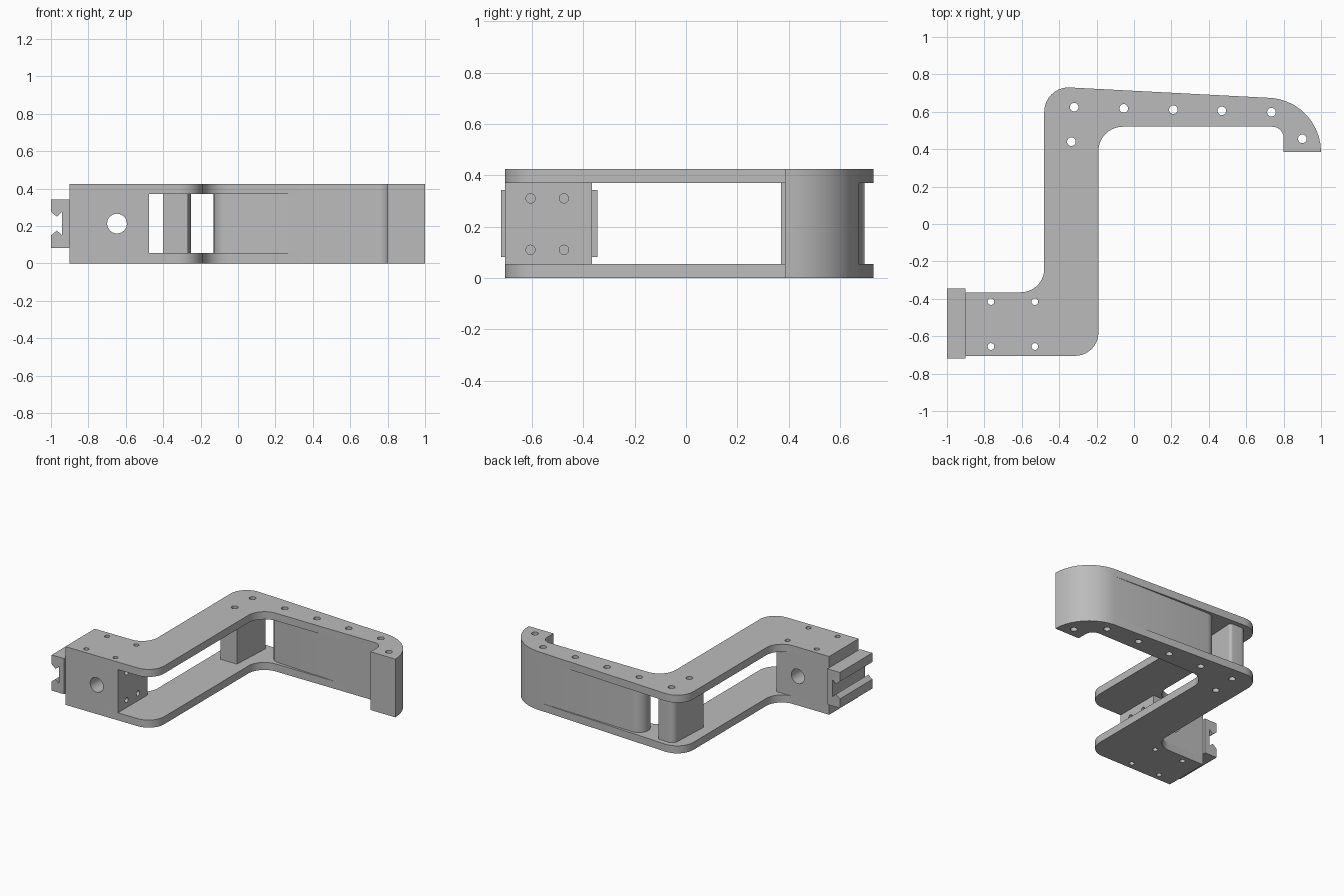
import bpy, bmesh, math
from mathutils import Matrix, Vector

if "Cube" in bpy.data.objects:
    bpy.data.objects.remove(bpy.data.objects["Cube"], do_unlink=True)

GREY = (0.5, 0.5, 0.5, 1)
metal = bpy.data.materials.new("plain_grey")
metal.use_nodes = True
metal.diffuse_color = GREY
metal.node_tree.nodes["Principled BSDF"].inputs["Base Color"].default_value = GREY

THICK, HEIGHT = 0.055, 0.425
TOP = HEIGHT - THICK


def add_object(name, bm):
    mesh = bpy.data.meshes.new(name)
    bmesh.ops.recalc_face_normals(bm, faces=bm.faces)
    bm.to_mesh(mesh)
    bm.free()
    mesh.materials.append(metal)
    obj = bpy.data.objects.new(name, mesh)
    bpy.context.collection.objects.link(obj)
    return obj


def rounded(corners, steps=10):
    """Replace each (x, y, radius) corner by a tangent arc."""
    out = []
    for i, (x, y, r) in enumerate(corners):
        p = Vector((x, y))
        if not r:
            out.append(p)
            continue
        a = (Vector(corners[i - 1][:2]) - p).normalized()
        b = (Vector(corners[(i + 1) % len(corners)][:2]) - p).normalized()
        half = a.angle(b) / 2
        center = p + (a + b).normalized() * r / math.sin(half)
        start = p + a * r / math.tan(half) - center
        end = p + b * r / math.tan(half) - center
        sweep = math.atan2(start.x * end.y - start.y * end.x, start.dot(end))
        out += [center + Matrix.Rotation(sweep * k / steps, 2) @ start
                for k in range(steps + 1)]
    return out


def arc(cx, cy, r, a0, a1, steps=10):
    angles = [math.radians(a0 + (a1 - a0) * k / steps) for k in range(steps + 1)]
    return [(cx + r * math.cos(a), cy + r * math.sin(a), 0) for a in angles]


def prism(name, points, z0, z1, matrix=Matrix()):
    bm = bmesh.new()
    face = bm.faces.new([bm.verts.new((p[0], p[1], z0)) for p in points])
    new = bmesh.ops.extrude_face_region(bm, geom=[face])["geom"]
    verts = [v for v in new if isinstance(v, bmesh.types.BMVert)]
    bmesh.ops.translate(bm, vec=(0, 0, z1 - z0), verts=verts)
    bmesh.ops.transform(bm, matrix=matrix, verts=bm.verts)
    return add_object(name, bm)


# Two Z-shaped side plates sharing one outline
tip_inner = [(0.74, 0.52, 0), *arc(0.74, 0.46, 0.06, 80, 0, 6), (0.8, 0.385, 0)]
tip_outer = arc(0.71, 0.385, 0.29, 0, 85)
outline = rounded([(-0.9, -0.705, 0), (-0.19, -0.705, 0.125), (-0.19, 0.52, 0.13),
                   *tip_inner, *tip_outer,
                   (-0.48, 0.737, 0.13), (-0.48, -0.365, 0.125), (-0.9, -0.365, 0)])
plates = [prism("bottom_plate", outline, 0, THICK),
          prism("top_plate", outline, TOP, HEIGHT)]

# Mounting block between the plates
block = prism("mounting_block", [(-0.9, -0.705), (-0.475, -0.705),
                                 (-0.475, -0.365), (-0.9, -0.365)], THICK, TOP)

# Slotted rail, profile mirrored about its middle height
mid = HEIGHT / 2
half_rail = [(-0.9, 0.13), (-1, 0.13), (-1, 0.063), (-0.968, 0.037), (-0.94, 0.063)]
profile = [(x, mid + d) for x, d in half_rail]
profile += [(x, mid - d) for x, d in reversed(half_rail)]
rail = prism("slotted_rail", profile, 0.345, 0.72, Matrix.Rotation(math.pi / 2, 4, 'X'))

# Slightly turned spacer near the elbow
spacer = prism("elbow_spacer", rounded([(-0.4, 0.37, 0), (-0.268, 0.37, 0),
               (-0.25, 0.69, 0.02), (-0.385, 0.695, 0.045)]), THICK, TOP)

# Solid tip bar with a round inner end
bar = prism("tip_bar", rounded([*arc(-0.055, 0.62, 0.075, 88, 267), (0.42, 0.52, 0),
            *tip_inner, *tip_outer]), THICK, TOP)

# Drill holes
holes = bmesh.new()


def drill(center, radius, depth, axis='Z'):
    turn = {'Z': Matrix(), 'X': Matrix.Rotation(math.pi / 2, 4, 'Y'),
            'Y': Matrix.Rotation(math.pi / 2, 4, 'X')}[axis]
    bmesh.ops.create_cone(holes, cap_ends=True, segments=24, radius1=radius,
                          radius2=radius, depth=depth,
                          matrix=Matrix.Translation(center) @ turn)


for x, y in [(-0.335, 0.44), (-0.32, 0.625), (-0.055, 0.618), (0.21, 0.611),
             (0.47, 0.605), (0.735, 0.598), (0.9, 0.455)]:
    drill((x, y, mid), 0.023, 1)
for x in (-0.765, -0.53):
    for y in (-0.655, -0.415):
        drill((x, y, mid), 0.018, 1)
for y in (-0.605, -0.475):
    for z in (0.11, 0.31):
        drill((-0.575, y, z), 0.018, 0.3, 'X')
drill((-0.647, -0.535, mid), 0.053, 1, 'Y')
cutter = add_object("hole_cutter", holes)
cutter.hide_render = True

drilled = [*plates, block, spacer, bar]
for obj in drilled:
    mod = obj.modifiers.new("holes", 'BOOLEAN')
    mod.operation, mod.solver, mod.object = 'DIFFERENCE', 'EXACT', cutter

# Bake the holes and shade the curved walls smooth
bpy.context.view_layer.update()
graph = bpy.context.evaluated_depsgraph_get()
baked = [(o, bpy.data.meshes.new_from_object(o.evaluated_get(graph))) for o in drilled]
for obj, mesh in baked:
    obj.modifiers.clear()
    obj.data = mesh
bpy.data.objects.remove(cutter, do_unlink=True)
for obj in bpy.context.view_layer.objects:
    obj.select_set(obj in drilled or obj == rail)
bpy.context.view_layer.objects.active = block
bpy.ops.object.shade_smooth_by_angle(angle=math.radians(25))
